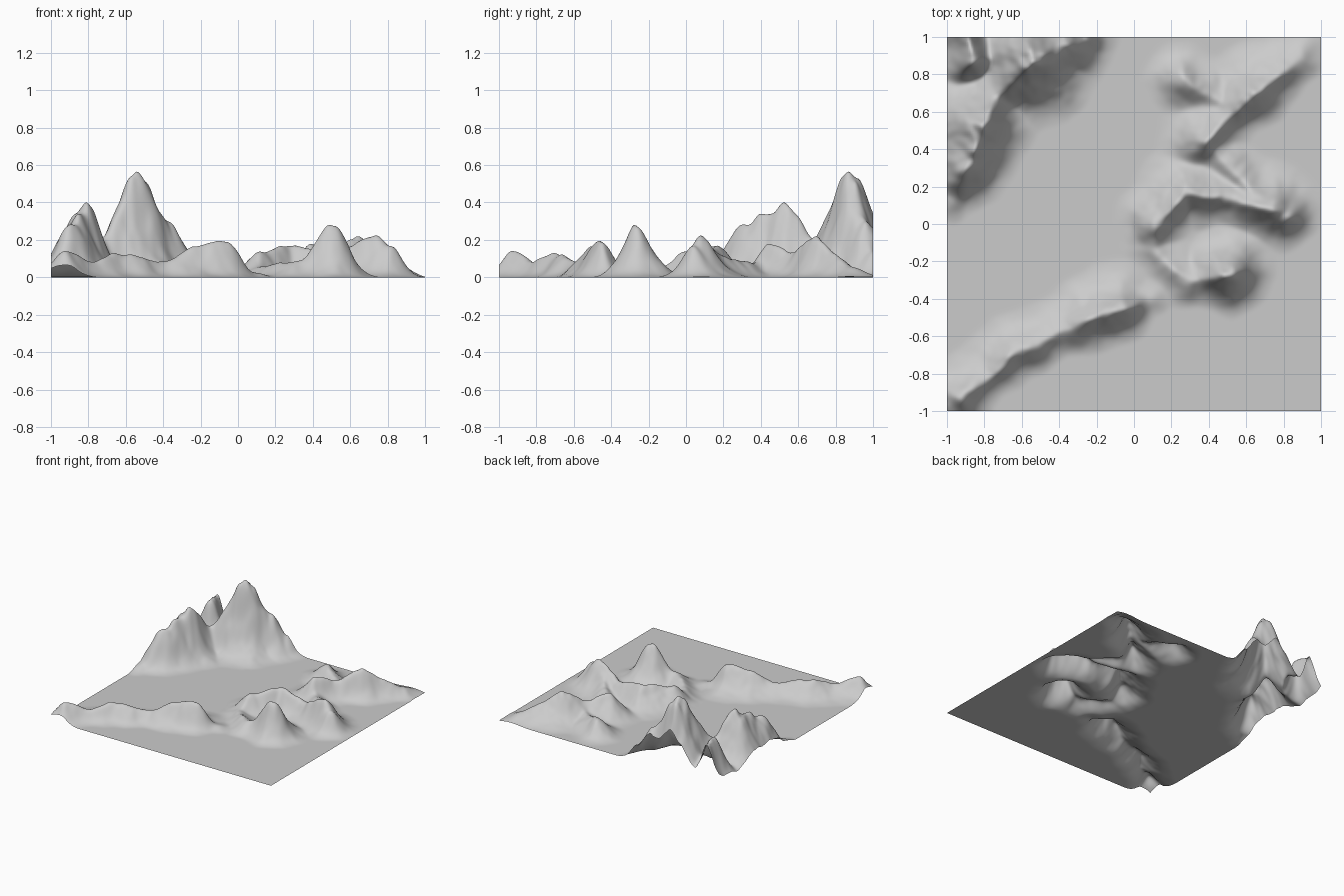
import bpy, bmesh, math
from mathutils import Vector, noise

if "Cube" in bpy.data.objects:
    bpy.data.objects.remove(bpy.data.objects["Cube"])

N = 180  # grid resolution

# Ridge crests as (x, y, height); slope width follows from the height
corner_massif = [(-.98, .13, .05), (-.88, .31, .29), (-.82, .52, .41),
                 (-.73, .68, .22), (-.53, .87, .58), (-.36, .95, .31), (-.26, 1, .14)]
corner_spur = [(-.86, .87, .33), (-.89, 1, .31)]
front_ridge = [(-.92, -.94, .15), (-.78, -.81, .09), (-.65, -.71, .13), (-.40, -.58, .09),
               (-.22, -.51, .17), (-.08, -.46, .20), (.10, -.40, .03)]
horseshoe = [(.82, .04, .18), (.74, .08, .23), (.50, .13, .14), (.27, .17, .18),
             (.13, .01, .15), (.11, -.14, .06), (.30, -.31, .09), (.52, -.27, .30)]
back_ridge = [(.90, .89, .06), (.63, .69, .22), (.52, .58, .14), (.38, .44, .18)]
low_hill = [(.27, .76, .13), (.45, .66, .08)]
link_ridge = [(.42, .40, .08), (.66, .16, .12)]
RIDGES = ((corner_massif, 1), (corner_spur, .72), (front_ridge, .95), (horseshoe, .92),
          (back_ridge, .95), (low_hill, .95), (link_ridge, .9))


def ridge_height(x, y, points, spread):
    best = 0.0
    p = Vector((x, y))
    for a, b in zip(points, points[1:]):
        start, along = Vector(a[:2]), Vector(b[:2]) - Vector(a[:2])
        t = min(1.0, max(0.0, (p - start).dot(along) / along.length_squared))
        off = p - start - along * t
        d = off.length
        ease = t * t * (3 - 2 * t)
        crest = a[2] + (b[2] - a[2]) * ease
        w = spread * (.075 + .15 * crest)
        if d > 1e-6:  # gentler slopes toward the back left
            w *= 1 + .14 * (off.y - off.x) / d
        best = max(best, crest * math.exp(-(d / w) ** 1.6))
    return best


def terrain(x, y):
    p = Vector((x, y, 0))
    wx = x + .022 * noise.noise(p * 7 + Vector((3, 7, 1)))
    wy = y + .022 * noise.noise(p * 7 + Vector((9, 2, 5)))
    h = sum(ridge_height(wx, wy, *r) ** 3.5 for r in RIDGES) ** (1 / 3.5)
    rough = noise.noise(p * 10) * .10 + noise.noise(p * 22) * .08
    return max(0.0, h * (1 + rough) - .004)


# terrain sheet
bm = bmesh.new()
bmesh.ops.create_grid(bm, x_segments=N, y_segments=N, size=1)
for v in bm.verts:
    v.co.z = terrain(v.co.x, v.co.y)
# soften creases between crest segments
inner = [v for v in bm.verts if not v.is_boundary]
for _ in range(3):
    bmesh.ops.smooth_vert(bm, verts=inner, factor=.5, use_axis_z=True)
mesh = bpy.data.meshes.new("mountain_terrain")
bm.to_mesh(mesh)
bm.free()
mesh.shade_smooth()
bpy.context.collection.objects.link(bpy.data.objects.new("mountain_terrain", mesh))
